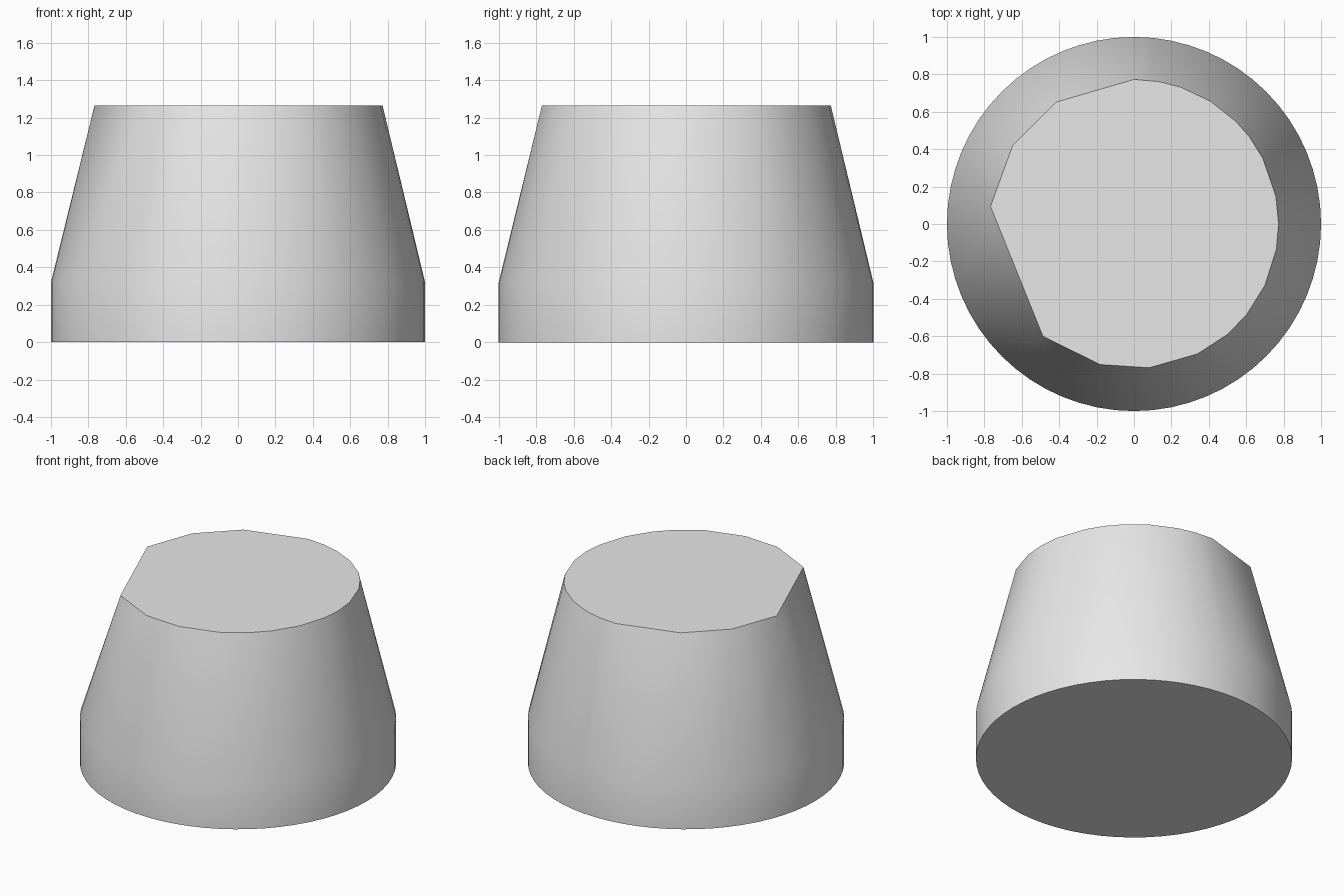
import bpy, bmesh, math
from math import radians, cos, sin

cube = bpy.data.objects.get("Cube")
if cube:
    bpy.data.objects.remove(cube, do_unlink=True)

BASE_RADIUS, TOP_RADIUS = 1.0, 0.773
BAND_HEIGHT, HEIGHT = 0.32, 1.265

# Directions of the corners of the unevenly faceted top
TOP_ANGLES = [0, 11, 27, 37, 45, 58, 71, 80, 90, 122.5, 147, 173,
              231, 256.5, 276, 296, 310, 321, 335, 350]
RING_ANGLES = [i * 360 / 64 for i in range(64)]


def add_ring(bm, angles, radius, z):
    for a in angles:
        bm.verts.new((radius * cos(radians(a)), radius * sin(radians(a)), z))


# Flat grey used on the whole part
grey = bpy.data.materials.new("light_grey")
grey.use_nodes = True
colour = (0.8, 0.8, 0.8, 1)
grey.diffuse_color = colour
for node in grey.node_tree.nodes:
    if node.type == "BSDF_PRINCIPLED":
        node.inputs["Base Color"].default_value = colour

# Tapered body: round upright band, skinned up to the faceted top
bm = bmesh.new()
add_ring(bm, RING_ANGLES, BASE_RADIUS, 0)
add_ring(bm, RING_ANGLES, BASE_RADIUS, BAND_HEIGHT)
add_ring(bm, TOP_ANGLES, TOP_RADIUS, HEIGHT)
bmesh.ops.convex_hull(bm, input=bm.verts[:])
# Merge the flat triangles of the caps and band
bmesh.ops.dissolve_limit(bm, angle_limit=radians(0.3),
                         verts=bm.verts[:], edges=bm.edges[:])
bmesh.ops.recalc_face_normals(bm, faces=bm.faces[:])
mesh = bpy.data.meshes.new("tapered_body")
bm.to_mesh(mesh)
bm.free()
mesh.materials.append(grey)

body = bpy.data.objects.new("tapered_body", mesh)
bpy.context.collection.objects.link(body)
bpy.ops.object.select_all(action="DESELECT")
body.select_set(True)
bpy.context.view_layer.objects.active = body
bpy.ops.object.shade_smooth_by_angle(angle=radians(35))
